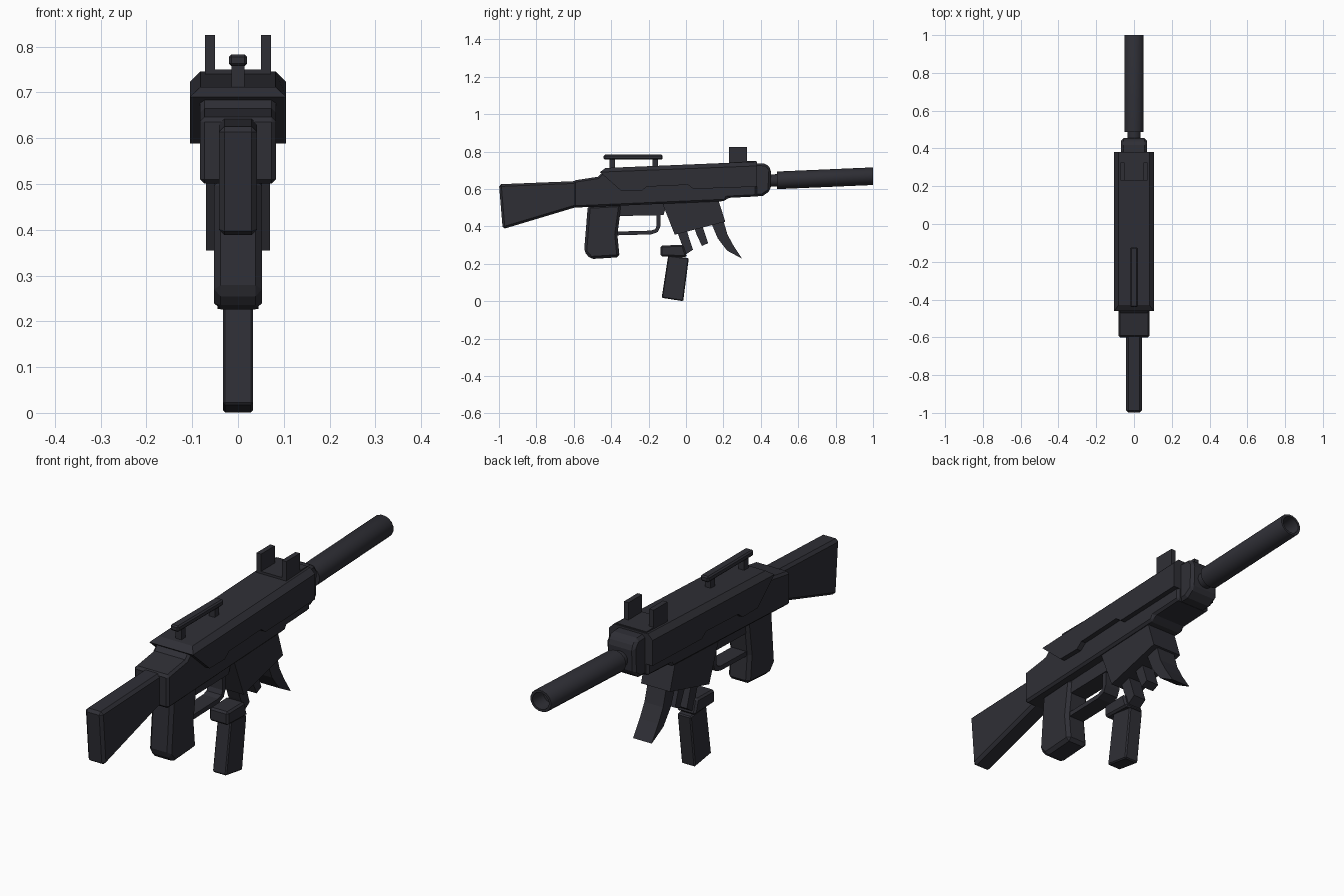
import bpy, bmesh, math
from mathutils import Vector

if "Cube" in bpy.data.objects:
    bpy.data.objects.remove(bpy.data.objects["Cube"])

# One dark gunmetal finish for everything
metal = bpy.data.materials.new("dark_gunmetal")
metal.use_nodes = True
color = (0.028, 0.028, 0.036, 1)
metal.diffuse_color = color
metal.node_tree.nodes["Principled BSDF"].inputs["Base Color"].default_value = color


def finish(name, bm, bevel=0):
    bmesh.ops.recalc_face_normals(bm, faces=bm.faces)
    mesh = bpy.data.meshes.new(name)
    bm.to_mesh(mesh)
    bm.free()
    mesh.materials.append(metal)
    ob = bpy.data.objects.new(name, mesh)
    bpy.context.collection.objects.link(ob)
    if bevel:
        mod = ob.modifiers.new("bevel", "BEVEL")
        mod.width = bevel
        mod.segments = 1
        mod.limit_method = "ANGLE"
        mod.angle_limit = math.radians(40)
    return ob


def prism(name, profile, half, bevel=0, center=0, chamfer=(), size=0):
    """Side profile (y, z) extruded across x; chamfer lists profile points on softened rims."""
    bm = bmesh.new()
    sides = [[bm.verts.new((center + s * half, y, z)) for y, z in profile] for s in (-1, 1)]
    n = len(profile)
    for ring in sides:
        bm.faces.new(ring)
    for i in range(n):
        j = (i + 1) % n
        bm.faces.new((sides[0][i], sides[0][j], sides[1][j], sides[1][i]))
    if chamfer:
        bmesh.ops.recalc_face_normals(bm, faces=bm.faces)
        rims = [bm.edges.get((ring[a], ring[b])) for ring in sides
                for a, b in zip(chamfer, chamfer[1:])]
        bmesh.ops.bevel(bm, geom=rims, offset=size, segments=1, affect="EDGES")
    return finish(name, bm, bevel)


def box(name, y0, y1, z0, z1, half, bevel=0, center=0):
    return prism(name, [(y0, z0), (y1, z0), (y1, z1), (y0, z1)], half, bevel, center)


# Shoulder stock
prism("stock", [(-1, .625), (-.98, .385), (-.58, .505), (-.58, .642)], .042, .012)

# Receiver, front nose block and outer cover
prism("receiver", [(-.6, .5), (.21, .535), (.22, .552), (.38, .56), (.38, .735),
                   (-.43, .705), (-.47, .665), (-.6, .645)], .083, .014)
prism("nose_block", [(.3, .557), (.41, .562), (.45, .59), (.455, .705),
                     (.43, .735), (.3, .74)], .068, .012)
prism("receiver_cover", [(-.46, .69), (-.345, .588), (-.24, .588), (-.21, .612), (.01, .622),
                         (.04, .6), (.38, .612), (.38, .746), (-.43, .712)],
      .105, chamfer=(7, 8), size=.023)

# Pistol grip, trigger guard and its mount
prism("pistol_grip", [(-.525, .51), (-.545, .265), (-.51, .225), (-.355, .235),
                      (-.367, .355), (-.345, .52)], .052, .014)
prism("trigger_mount", [(-.36, .455), (-.12, .46), (-.1, .53), (-.36, .53)], .04)
prism("trigger_guard", [(-.37, .352), (-.185, .357), (-.15, .37), (-.137, .4), (-.137, .47),
                        (-.157, .47), (-.157, .403), (-.165, .385), (-.187, .377), (-.37, .372)],
      .036)

# Magazine well and the curved plates hanging from it
prism("magazine_well", [(-.125, .52), (-.06, .355), (.21, .425), (.17, .55)], .07)
prism("magazine_front", [(.13, .43), (.17, .335), (.22, .27), (.3, .227),
                         (.255, .295), (.222, .355), (.197, .44)], .045)
prism("magazine_middle", [(.04, .41), (.055, .36), (.085, .295), (.118, .31), (.085, .41)], .03)
prism("magazine_rear", [(-.05, .38), (-.025, .31), (.0, .25), (.037, .275), (-.0, .39)], .03)

# Foregrip with collar
prism("foregrip_collar", [(-.135, .24), (.005, .235), (-.015, .3), (-.135, .298)], .045, .008)
prism("foregrip", [(-.13, .018), (-.015, 0), (.015, .23), (-.095, .245)], .033, .005)

# Sight rail on posts, and paired sight ears
box("sight_rail", -.44, -.125, .757, .783, .02, .006)
for name, y in (("rear_rail_post", -.395), ("front_rail_post", -.165)):
    box(name, y - .015, y + .015, .7, .765, .014)
for name, side in (("left_sight_ear", 1), ("right_sight_ear", -1)):
    box(name, .23, .325, .72, .825, .011, center=side * .061)
box("sight_base", .23, .375, .73, .75, .072)

# Barrel neck and hollow suppressor, lathed along a slightly rising axis
bm = bmesh.new()
sides = 16
rings = []
for y, r in ((.43, .035), (.487, .035), (.487, .05), (.996, .05), (1, .048),
             (1, .038), (.93, .034)):
    axis = Vector((0, y, .646 + (y - .487) * .043))
    ring = []
    for i in range(sides):
        a = math.tau * (i + .5) / sides
        ring.append(bm.verts.new(axis + Vector((r * 1.04 * math.cos(a), 0, r * .96 * math.sin(a)))))
    rings.append(ring)
for a, b in zip(rings, rings[1:]):
    for i in range(sides):
        j = (i + 1) % sides
        bm.faces.new((a[i], a[j], b[j], b[i]))
bm.faces.new(rings[0])
bm.faces.new(rings[-1])
barrel = finish("suppressor", bm)
bpy.ops.object.select_all(action="DESELECT")
barrel.select_set(True)
bpy.context.view_layer.objects.active = barrel
bpy.ops.object.shade_smooth_by_angle(angle=math.radians(30))
